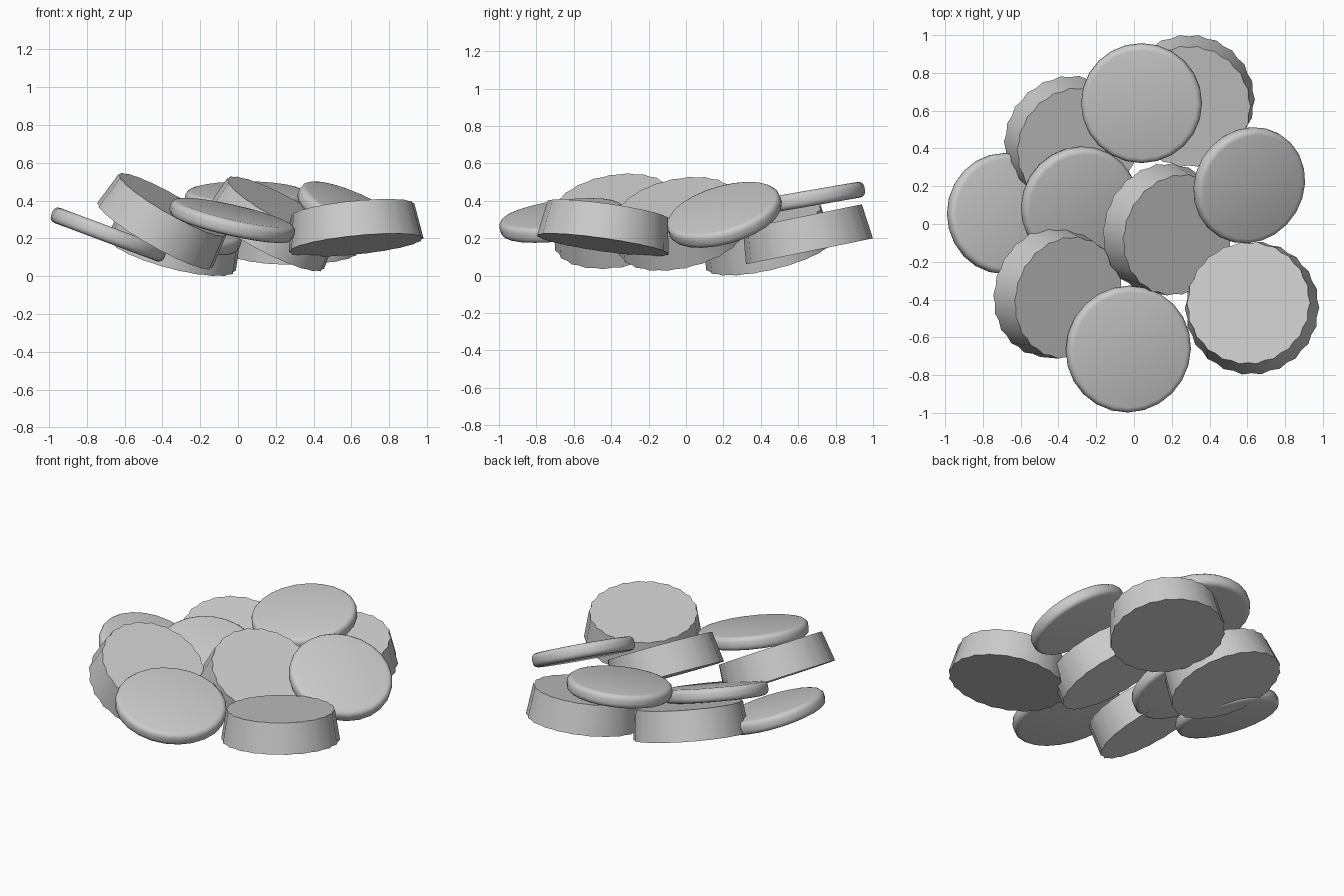
import bpy, bmesh, math
from mathutils import Vector, Matrix

cube = bpy.data.objects.get("Cube")
if cube:
    bpy.data.objects.remove(cube, do_unlink=True)

grey = bpy.data.materials.new("plain_grey")
grey.use_nodes = True
colour = (0.6, 0.6, 0.6, 1)
grey.diffuse_color = colour
grey.node_tree.nodes["Principled BSDF"].inputs["Base Color"].default_value = colour


def finish(name, bm, centre, normal):
    """Turn a bmesh lying flat at the origin into a tilted, shaded object."""
    turn = Vector((0, 0, 1)).rotation_difference(Vector(normal).normalized())
    bm.transform(Matrix.Translation(centre) @ turn.to_matrix().to_4x4())
    mesh = bpy.data.meshes.new(name)
    bm.to_mesh(mesh)
    bm.free()
    mesh.materials.append(grey)
    obj = bpy.data.objects.new(name, mesh)
    bpy.context.collection.objects.link(obj)
    bpy.ops.object.select_all(action='DESELECT')
    obj.select_set(True)
    bpy.context.view_layer.objects.active = obj
    bpy.ops.object.shade_smooth_by_angle(angle=math.radians(40))


def thin_disc(name, centre, normal, radius, depth=0.085):
    """Flat disc with a rounded rim."""
    bm = bmesh.new()
    bmesh.ops.create_cone(bm, cap_ends=True, segments=24, radius1=radius,
                          radius2=radius, depth=depth)
    rims = [e for e in bm.edges if abs(e.verts[0].co.z - e.verts[1].co.z) < 1e-4]
    bmesh.ops.bevel(bm, geom=rims, offset=0.03, segments=3, profile=0.5,
                    affect='EDGES')
    finish(name, bm, centre, normal)


def fluted_cap(name, base, normal, bottom=0.35, top=0.328, depth=0.19, flutes=22):
    """Thick, slightly flared disc with a fluted wall, placed by its base centre."""
    bm = bmesh.new()
    bmesh.ops.create_cone(bm, cap_ends=True, segments=flutes * 2,
                          radius1=bottom, radius2=top, depth=depth,
                          matrix=Matrix.Translation((0, 0, depth / 2)))
    for v in bm.verts:
        step = round(math.atan2(v.co.y, v.co.x) * flutes / math.pi)
        if step % 2:
            v.co.x *= 0.972
            v.co.y *= 0.972
    finish(name, bm, base, normal)


# Thin round discs
thin_disc("back_disc", (0.04, 0.64, 0.41), (0, -0.17, 0.98), 0.32)
thin_disc("right_disc", (0.61, 0.205, 0.325), (0.40, -0.26, 0.88), 0.315)
thin_disc("front_disc", (-0.03, -0.662, 0.295), (0.22, -0.13, 0.967), 0.337)
thin_disc("left_disc", (-0.685, 0.055, 0.22), (0.35, 0, 0.935), 0.32)
thin_disc("middle_disc", (-0.29, 0.10, 0.26), (0.28, -0.25, 0.925), 0.318)

# Thick fluted caps
fluted_cap("front_right_cap", (0.625, -0.445, 0.165), (-0.10, 0.14, 0.985), 0.358)
fluted_cap("centre_cap", (0.145, -0.02, 0.20), (0.46, -0.20, 0.865))
fluted_cap("front_left_cap", (-0.44, -0.36, 0.215), (0.49, -0.16, 0.857))
fluted_cap("back_right_cap", (0.29, 0.66, 0.13), (0, -0.20, 0.98))
fluted_cap("back_left_cap", (-0.35, 0.445, 0.117), (0.25, -0.22, 0.94))
